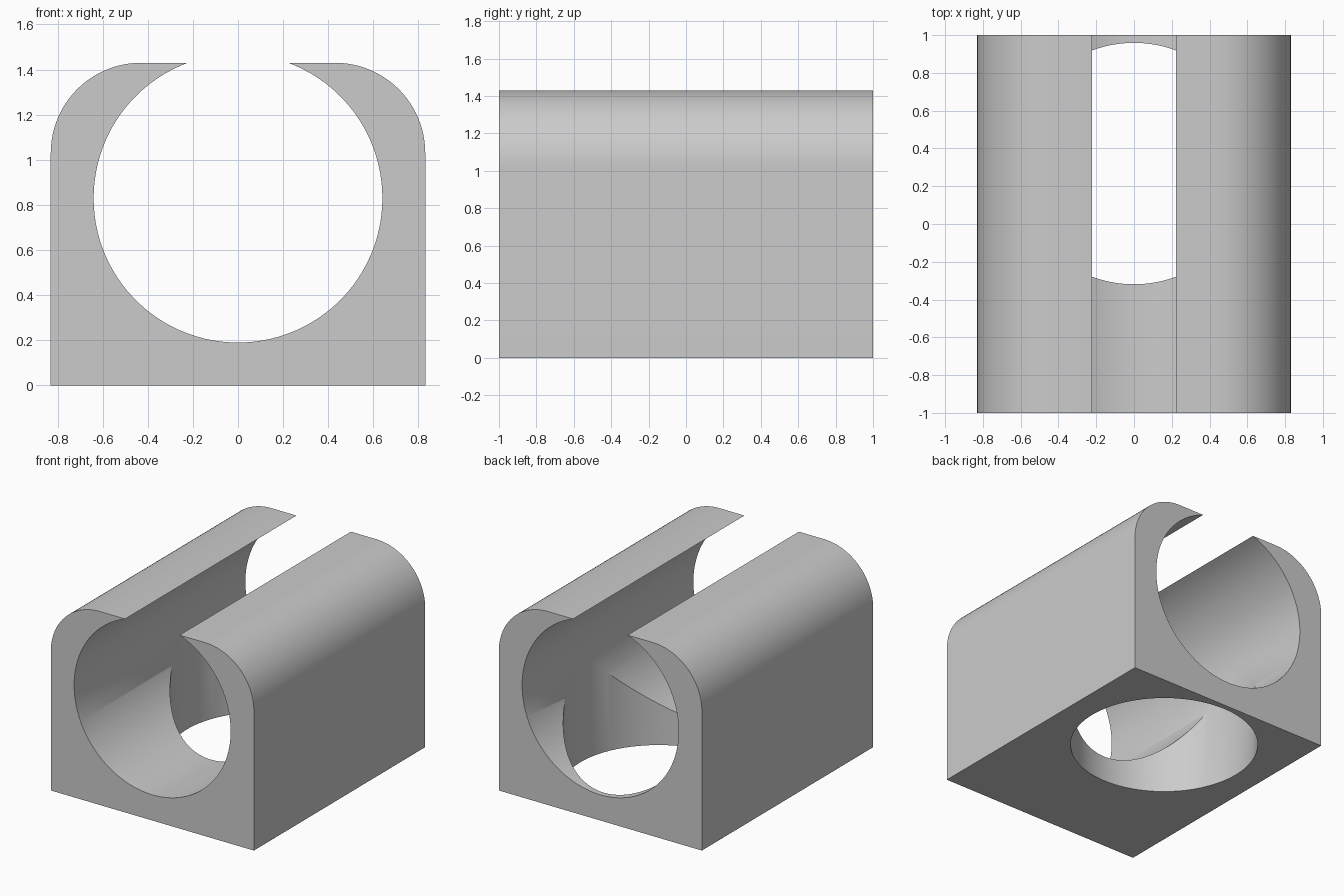
import bpy, bmesh
from math import sin, cos, pi, asin
from mathutils import Matrix, Vector

cube = bpy.data.objects.get("Cube")
if cube:
    bpy.data.objects.remove(cube, do_unlink=True)

HALF_W, HALF_L, TOP = 0.83, 1.0, 1.43
CORNER = 0.40                # outer shoulder radius
BORE, AXIS_Z = 0.64, 0.83    # lengthwise bore
HOLE_Y = 0.32                # centre of the floor hole


def arc(cx, cz, r, start, end, steps):
    return [(cx + r * cos(start + (end - start) * i / steps),
             cz + r * sin(start + (end - start) * i / steps))
            for i in range(steps + 1)]


def link(name, bm):
    mesh = bpy.data.meshes.new(name)
    bm.to_mesh(mesh)
    bm.free()
    obj = bpy.data.objects.new(name, mesh)
    bpy.context.collection.objects.link(obj)
    return obj


# Block profile: base, rounded shoulders, and a bore that breaks through the top
lip = asin((TOP - AXIS_Z) / BORE)
profile = [(-HALF_W, 0), (HALF_W, 0)]
profile += arc(HALF_W - CORNER, TOP - CORNER, CORNER, 0, pi / 2, 24)
profile += arc(0, AXIS_Z, BORE, lip, lip - (pi + 2 * lip), 96)
profile += arc(CORNER - HALF_W, TOP - CORNER, CORNER, pi / 2, pi, 24)

bm = bmesh.new()
face = bm.faces.new([bm.verts.new((x, -HALF_L, z)) for x, z in profile])
ext = bmesh.ops.extrude_face_region(bm, geom=[face])
moved = [v for v in ext["geom"] if isinstance(v, bmesh.types.BMVert)]
bmesh.ops.translate(bm, verts=moved, vec=Vector((0, 2 * HALF_L, 0)))
bmesh.ops.recalc_face_normals(bm, faces=bm.faces)
block = link("slotted_block", bm)

# Round floor hole, meeting the bore at its axis height
bottom, top = -0.2, AXIS_Z - 0.001
bm = bmesh.new()
bmesh.ops.create_cone(bm, cap_ends=True, segments=128, radius1=BORE - 0.001,
                      radius2=BORE - 0.001, depth=top - bottom,
                      matrix=Matrix.Translation((0, HOLE_Y, (top + bottom) / 2)))
cutter = link("floor_hole_cutter", bm)
cutter.hide_render = True

cut = block.modifiers.new("floor_hole", "BOOLEAN")
cut.operation = "DIFFERENCE"
cut.solver = "EXACT"
cut.object = cutter
bpy.ops.object.select_all(action="DESELECT")
block.select_set(True)
bpy.context.view_layer.objects.active = block
bpy.ops.object.modifier_apply(modifier=cut.name)
bpy.data.objects.remove(cutter, do_unlink=True)

# Plain grey finish
grey = bpy.data.materials.new("plain_grey")
grey.use_nodes = True
colour = (0.6, 0.6, 0.6, 1)
grey.diffuse_color = colour
grey.node_tree.nodes["Principled BSDF"].inputs["Base Color"].default_value = colour
block.data.materials.clear()
block.data.materials.append(grey)
bpy.ops.object.shade_smooth_by_angle(angle=pi / 6)
